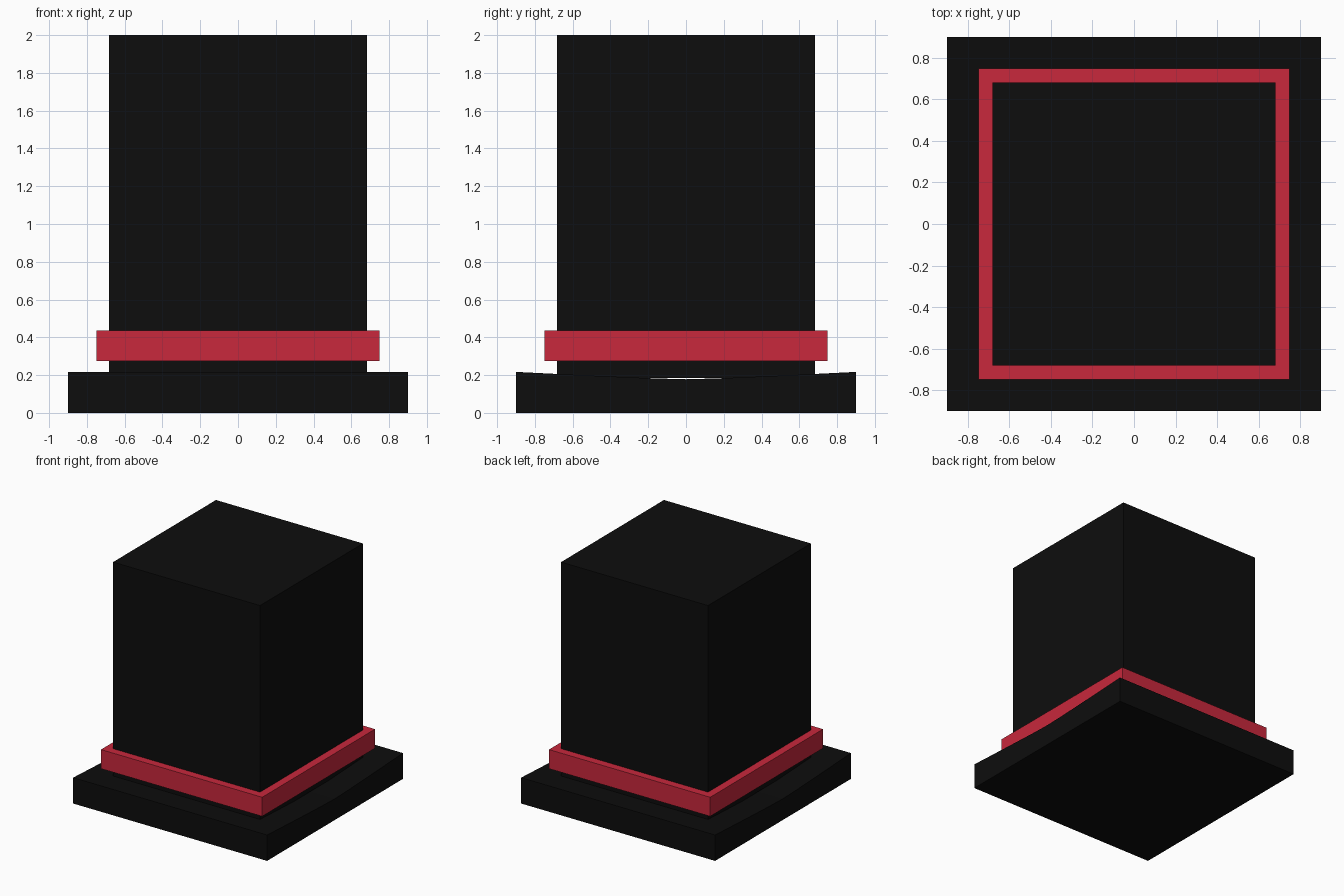
import bpy, bmesh

if "Cube" in bpy.data.objects:
    bpy.data.objects.remove(bpy.data.objects["Cube"])


def material(name, rgb):
    m = bpy.data.materials.new(name)
    m.diffuse_color = (*rgb, 1)
    m.use_nodes = True
    m.node_tree.nodes["Principled BSDF"].inputs["Base Color"].default_value = m.diffuse_color
    return m


black = material("black_felt", (0.004, 0.004, 0.004))
red = material("red_ribbon", (0.58, 0.021, 0.045))


def extrude_x(name, profile, half_width, mat):
    """Extrude a closed (y, z) profile along x, centred on x = 0."""
    bm = bmesh.new()
    face = bm.faces.new([bm.verts.new((-half_width, y, z)) for y, z in profile])
    ext = bmesh.ops.extrude_face_region(bm, geom=[face])["geom"]
    verts = [v for v in ext if isinstance(v, bmesh.types.BMVert)]
    bmesh.ops.translate(bm, verts=verts, vec=(2 * half_width, 0, 0))
    if face.is_valid is False or len(bm.faces) < len(profile) + 2:
        bm.faces.new([v for v in bm.verts if v.co.x < 0])
    bmesh.ops.recalc_face_normals(bm, faces=bm.faces)
    mesh = bpy.data.meshes.new(name)
    bm.to_mesh(mesh)
    bm.free()
    mesh.materials.append(mat)
    obj = bpy.data.objects.new(name, mesh)
    bpy.context.collection.objects.link(obj)
    return obj


def block(name, half, z0, z1, mat):
    return extrude_x(name, [(-half, z0), (half, z0), (half, z1), (-half, z1)], half, mat)


# Brim: square slab whose top sags gently towards the middle
sag = [(0.9, 0.217), (0.68, 0.206), (0.45, 0.195), (0.18, 0.183), (0, 0.178)]
top = sag + [(-y, z) for y, z in reversed(sag[:-1])]
extrude_x("brim", [(-0.9, 0), (0.9, 0)] + top, 0.9, black)

# Crown and ribbon band
block("crown", 0.682, 0.185, 2.0, black)
block("hat_band", 0.748, 0.275, 0.435, red)
